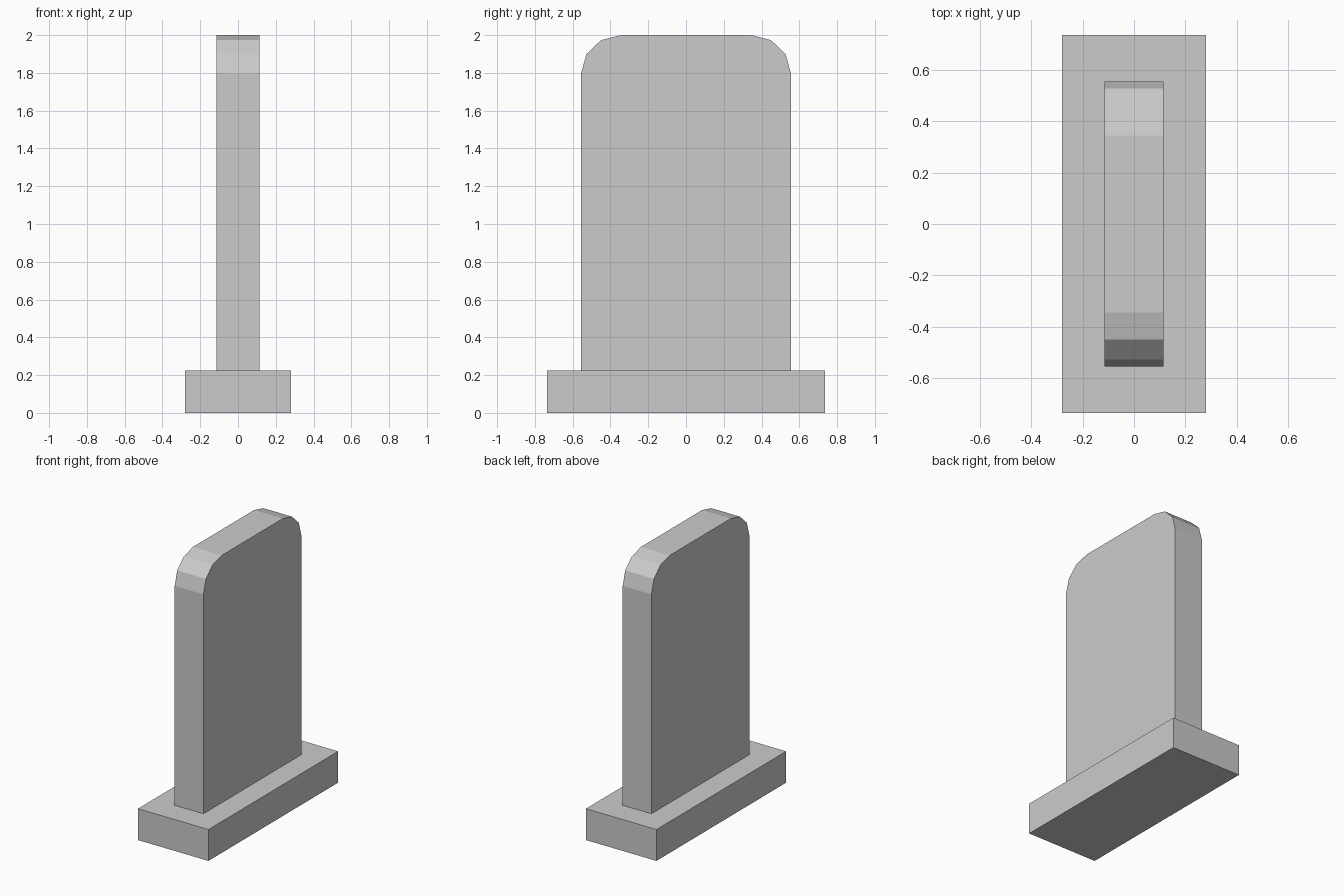
import bpy
import bmesh
from math import cos, sin, pi

cube = bpy.data.objects.get("Cube")
if cube:
    bpy.data.objects.remove(cube, do_unlink=True)

stone = bpy.data.materials.new("grey stone")
stone.use_nodes = True
colour = (0.6, 0.6, 0.6, 1)
stone.diffuse_color = colour
stone.node_tree.nodes["Principled BSDF"].inputs["Base Color"].default_value = colour


def extrude_profile(name, outline, half_width):
    """Extrude a (y, z) outline along x, centred on x = 0."""
    bm = bmesh.new()
    face = bm.faces.new([bm.verts.new((-half_width, y, z)) for y, z in outline])
    result = bmesh.ops.extrude_face_region(bm, geom=[face], use_keep_orig=True)
    moved = [v for v in result["geom"] if isinstance(v, bmesh.types.BMVert)]
    bmesh.ops.translate(bm, verts=moved, vec=(2 * half_width, 0, 0))
    bmesh.ops.recalc_face_normals(bm, faces=bm.faces)
    mesh = bpy.data.meshes.new(name)
    bm.to_mesh(mesh)
    bm.free()
    mesh.materials.append(stone)
    obj = bpy.data.objects.new(name, mesh)
    bpy.context.collection.objects.link(obj)
    return obj


# Plinth
BASE_Y, BASE_TOP = 0.735, 0.225
extrude_profile("plinth", [(-BASE_Y, 0), (BASE_Y, 0),
                           (BASE_Y, BASE_TOP), (-BASE_Y, BASE_TOP)], 0.28)

# Upright slab with faceted, rounded top corners
SLAB_Y, TOP, RADIUS_Y, RADIUS_Z, STEPS = 0.555, 2.0, 0.21, 0.2, 3
arc = [(SLAB_Y - RADIUS_Y + RADIUS_Y * cos(i * pi / 2 / STEPS),
        TOP - RADIUS_Z + RADIUS_Z * sin(i * pi / 2 / STEPS))
       for i in range(STEPS + 1)]
right_half = [(SLAB_Y, BASE_TOP)] + arc
left_half = [(-y, z) for y, z in reversed(right_half)]
extrude_profile("upright_slab", right_half + left_half, 0.114)
